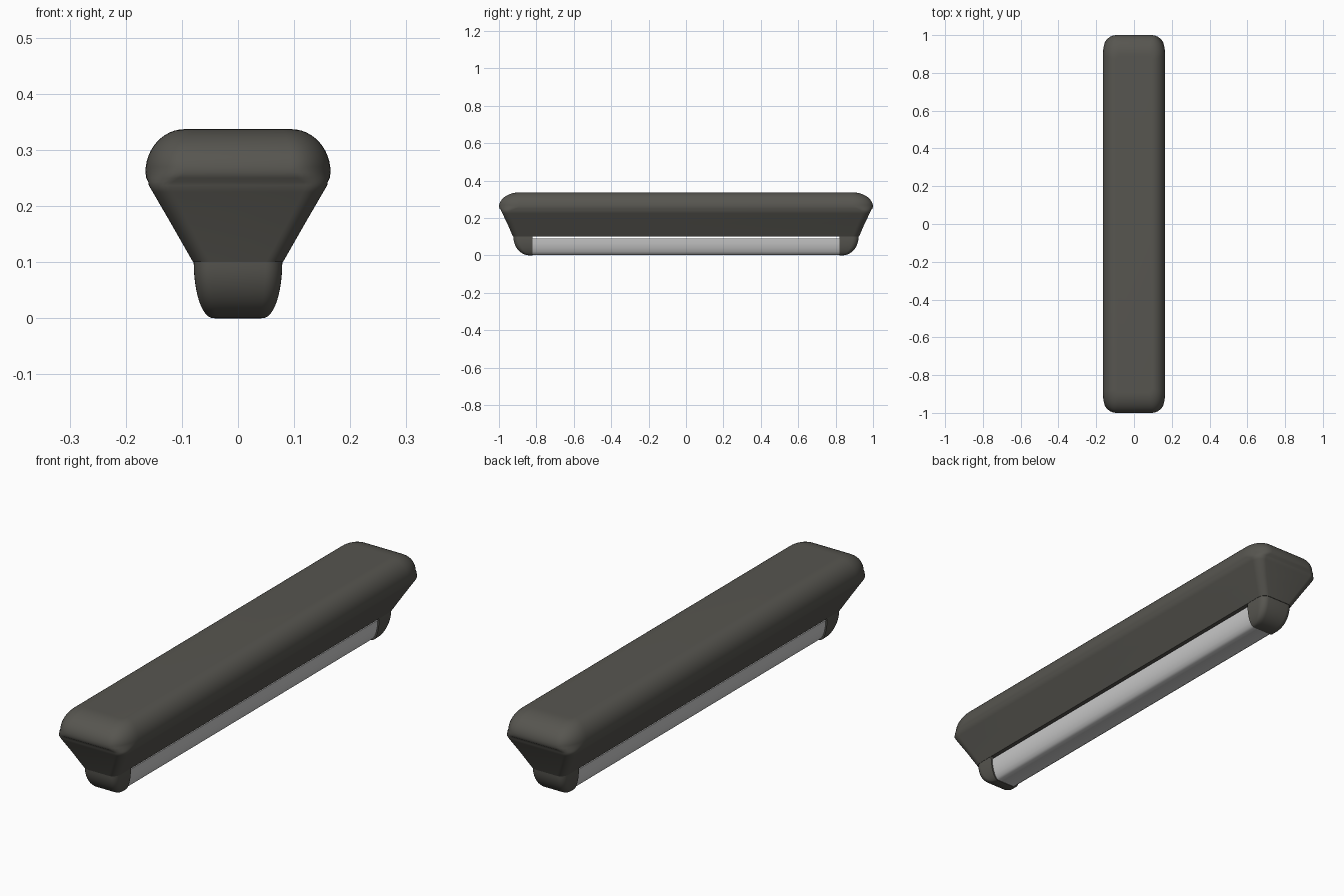
import bpy, bmesh, math
from math import sin, cos, pi

if "Cube" in bpy.data.objects:
    bpy.data.objects.remove(bpy.data.objects["Cube"])

dark = bpy.data.materials.new("dark_casing")
dark.diffuse_color = (0.095, 0.092, 0.08, 1)
dark.use_nodes = True
dark.node_tree.nodes["Principled BSDF"].inputs["Base Color"].default_value = dark.diffuse_color


def ring(z, hx, hy, rx, ry, seg=8):
    """Rounded rectangle with elliptical corners at height z."""
    pts = []
    for k, (sx, sy) in enumerate([(1, 1), (-1, 1), (-1, -1), (1, -1)]):
        for i in range(seg + 1):
            a = (k + i / seg) * pi / 2
            pts.append((sx * (hx - rx) + rx * cos(a), sy * (hy - ry) + ry * sin(a), z))
    return pts


def loft(bm, rings):
    """Skin a stack of rings and cap both ends."""
    vs = [[bm.verts.new(p) for p in r] for r in rings]
    n = len(vs[0])
    for lo, hi in zip(vs, vs[1:]):
        for i in range(n):
            j = (i + 1) % n
            bm.faces.new((lo[i], lo[j], hi[j], hi[i]))
    bm.faces.new(vs[0][::-1])
    bm.faces.new(vs[-1])


def finish(bm, name, mat=None, angle=40):
    bmesh.ops.recalc_face_normals(bm, faces=bm.faces[:])
    me = bpy.data.meshes.new(name)
    bm.to_mesh(me)
    bm.free()
    ob = bpy.data.objects.new(name, me)
    bpy.context.collection.objects.link(ob)
    if mat:
        me.materials.append(mat)
    bpy.ops.object.select_all(action='DESELECT')
    ob.select_set(True)
    bpy.context.view_layer.objects.active = ob
    bpy.ops.object.shade_smooth_by_angle(angle=math.radians(angle))
    return ob


# housing: tapered lower shell, shallow seam, domed top
rings = [ring(0.10, 0.080, 0.925, 0.030, 0.035),
         ring(0.17, 0.120, 0.955, 0.032, 0.038),
         ring(0.225, 0.152, 0.982, 0.036, 0.042),
         ring(0.237, 0.159, 0.988, 0.040, 0.050),
         ring(0.243, 0.160, 0.989, 0.044, 0.058),
         ring(0.250, 0.1635, 0.997, 0.058, 0.085)]
for i in range(13):
    t = i / 12 * pi / 2
    c = cos(t)
    rings.append(ring(0.26 + 0.077 * sin(t), 0.095 + 0.07 * c, 0.89 + 0.11 * c,
                      0.02 + 0.05 * c, 0.02 + 0.09 * c))
bm = bmesh.new()
loft(bm, rings)
finish(bm, "housing", dark)

# end holders: rounded foot shape trimmed to one end, then mirrored
rings = []
for i in range(13):
    t = i / 12 * pi / 2
    c = sin(t) ** 0.9
    rings.append(ring(0.102 * (1 - cos(t)), 0.042 + 0.037 * c, 0.83 + 0.093 * c,
                      0.012 + 0.018 * c, 0.008 + 0.027 * c))
bm = bmesh.new()
loft(bm, rings)
cut = bmesh.ops.bisect_plane(bm, geom=bm.verts[:] + bm.edges[:] + bm.faces[:],
                             plane_co=(0, 0.82, 0), plane_no=(0, 1, 0), clear_inner=True)
edges = [e for e in cut["geom_cut"] if isinstance(e, bmesh.types.BMEdge)]
bmesh.ops.holes_fill(bm, edges=edges)
holder = finish(bm, "end_holder", dark)
m = holder.modifiers.new("mirror", 'MIRROR')
m.use_axis = (False, True, False)

# light tube: trough-shaped section running between the holders
half = [(0.040, 0.002), (0.050, 0.008), (0.058, 0.020), (0.066, 0.040),
        (0.071, 0.065), (0.073, 0.091)]
section = half + [(-x, z) for x, z in reversed(half)]
bm = bmesh.new()
loft(bm, [[(x, y, z) for x, z in section] for y in (-0.822, 0.822)])
finish(bm, "light_tube", angle=35)
